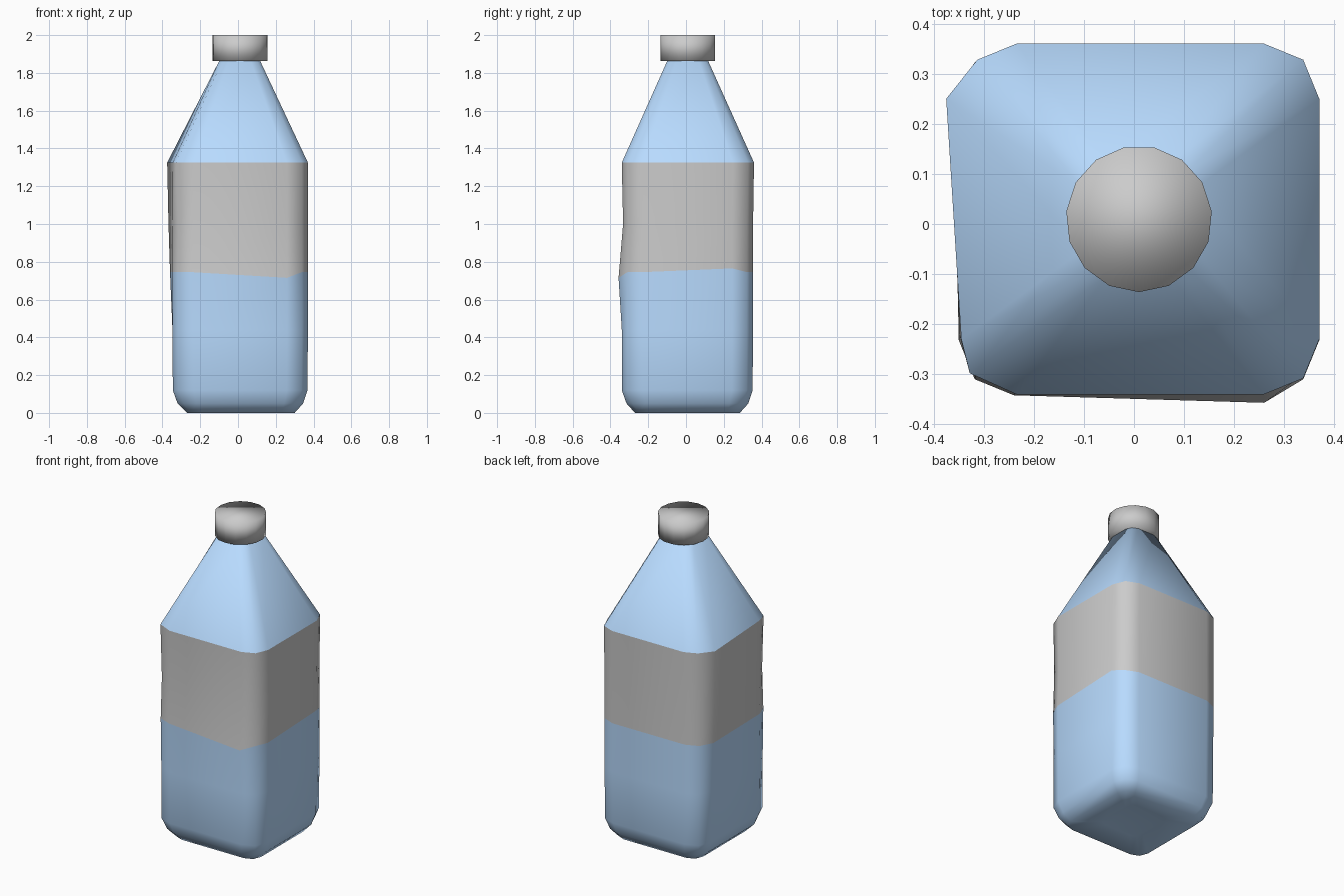
import bpy, bmesh, math

if "Cube" in bpy.data.objects:
    bpy.data.objects.remove(bpy.data.objects["Cube"])


def ring(x0, x1, y0, y1, z, c=0.11, d=0.032, tweak=None):
    """Rounded square outline, three points per corner, with optional dents."""
    pts = [(x1 - c, y0), (x1 - d, y0 + d), (x1, y0 + c),
           (x1, y1 - c), (x1 - d, y1 - d), (x1 - c, y1),
           (x0 + c, y1), (x0 + d, y1 - d), (x0, y1 - c),
           (x0, y0 + c), (x0 + d, y0 + d), (x0 + c, y0)]
    pts = [(x, y, z) for x, y in pts]
    for i, off in (tweak or {}).items():
        pts[i] = tuple(a + b for a, b in zip(pts[i], off))
    return pts


def loft(name, rings, bottom=False, top=False, mat=None):
    bm = bmesh.new()
    loops = [[bm.verts.new(p) for p in r] for r in rings]
    for a, b in zip(loops, loops[1:]):
        n = len(a)
        for i in range(n):
            j = (i + 1) % n
            bm.faces.new((a[i], a[j], b[j], b[i]))
    if bottom:
        bm.faces.new(loops[0][::-1])
    if top:
        bm.faces.new(loops[-1])
    for f in bm.faces:
        f.smooth = True
    me = bpy.data.meshes.new(name)
    bm.to_mesh(me)
    bm.free()
    ob = bpy.data.objects.new(name, me)
    bpy.context.collection.objects.link(ob)
    if mat:
        me.materials.append(mat)
    return ob


blue = bpy.data.materials.new("blue_plastic")
blue.diffuse_color = (0.48, 0.71, 1.0, 1)
blue.use_nodes = True
blue.node_tree.nodes["Principled BSDF"].inputs["Base Color"].default_value = blue.diffuse_color

# Shared outlines where the label meets the body, slightly dented
label_low = ring(-0.35, 0.37, -0.342, 0.355, 0.745,
                 tweak={0: (0, -0.015, -0.03), 3: (0, 0, 0.02), 8: (-0.01, 0, 0)})
label_mid = ring(-0.348, 0.37, -0.333, 0.355, 1.0, tweak={8: (-0.02, 0, 0)})
shoulder = ring(-0.345, 0.37, -0.34, 0.36, 1.325,
                tweak={8: (-0.03, 0, 0), 10: (-0.015, 0.01, 0)})

# Lower body with a rounded, shallowly recessed base
loft("lower_body", [
    ring(-0.13, 0.15, -0.13, 0.15, 0.02, 0.05, 0.015),
    ring(-0.27, 0.30, -0.27, 0.285, 0.0, 0.07, 0.02),
    ring(-0.32, 0.345, -0.315, 0.33, 0.05, 0.10, 0.03),
    ring(-0.345, 0.368, -0.34, 0.353, 0.12),
    ring(-0.347, 0.37, -0.34, 0.354, 0.44),
    label_low], bottom=True, mat=blue)

# Label band
loft("label", [label_low, label_mid, shoulder])

# Tapered neck
loft("neck", [shoulder, ring(-0.10, 0.118, -0.10, 0.118, 1.862, 0.05, 0.016)],
     top=True, mat=blue)

# Screw cap, 15 sided
cap_rings = [[(0.01 + 0.146 * math.cos(-math.pi / 2 + math.tau * k / 15),
               0.01 + 0.146 * math.sin(-math.pi / 2 + math.tau * k / 15), z)
              for k in range(15)] for z in (1.862, 2.0)]
loft("cap", cap_rings, bottom=True, top=True)
